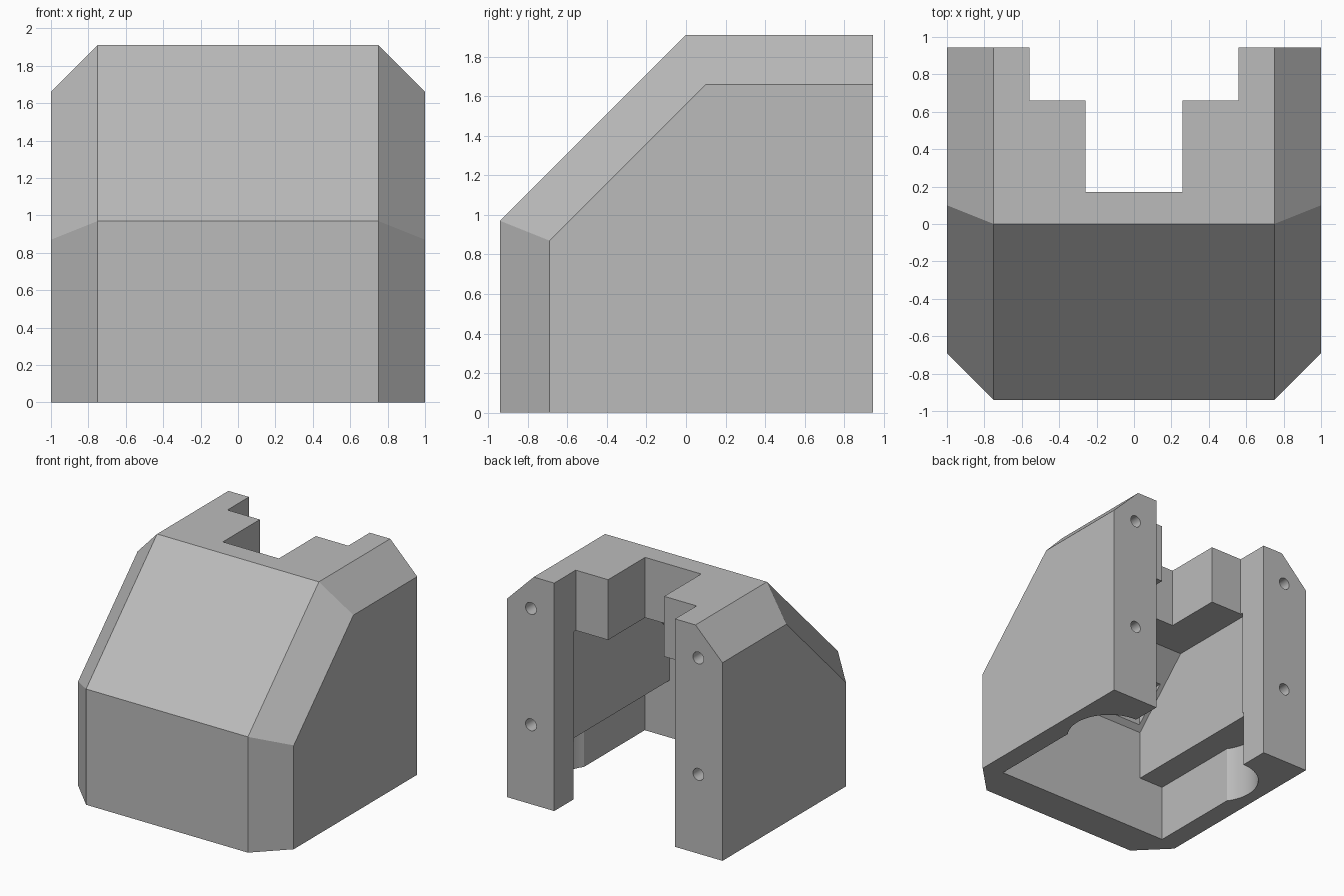
import bpy, bmesh, math

old = bpy.data.objects.get("Cube")
if old:
    bpy.data.objects.remove(old, do_unlink=True)

grey = bpy.data.materials.new("plain_grey")
grey.use_nodes = True
colour = (0.5, 0.5, 0.5, 1)
grey.diffuse_color = colour
grey.node_tree.nodes["Principled BSDF"].inputs["Base Color"].default_value = colour


def hull(name, points):
    """Convex solid around the given points."""
    bm = bmesh.new()
    verts = [bm.verts.new(p) for p in points]
    bmesh.ops.convex_hull(bm, input=verts)
    bmesh.ops.dissolve_limit(bm, angle_limit=0.01, verts=bm.verts, edges=bm.edges)
    bmesh.ops.recalc_face_normals(bm, faces=bm.faces)
    mesh = bpy.data.meshes.new(name)
    bm.to_mesh(mesh)
    bm.free()
    obj = bpy.data.objects.new(name, mesh)
    bpy.context.collection.objects.link(obj)
    mesh.materials.append(grey)
    return obj


def prism(name, half_width, profile):
    """Side profile (y, z) extruded evenly to both sides."""
    return hull(name, [(s * half_width, y, z) for s in (-1, 1) for y, z in profile])


def box(name, half_width, y0, y1, z0, z1):
    return prism(name, half_width, [(y0, z0), (y1, z0), (y1, z1), (y0, z1)])


def cylinder(name, radius, depth, location, rotation=(0, 0, 0), sides=48):
    bpy.ops.mesh.primitive_cylinder_add(vertices=sides, radius=radius, depth=depth,
                                        location=location, rotation=rotation)
    obj = bpy.context.object
    obj.name = name
    obj.data.materials.append(grey)
    return obj


# Outer body: full profile in the middle, chamfered profile at the sides
BACK = 0.945
middle = [(-0.94, 0), (-0.94, 0.97), (0, 1.91), (BACK, 1.91), (BACK, 0)]
side = [(-0.69, 0), (-0.69, 0.87), (0.1, 1.66), (BACK, 1.66), (BACK, 0)]
body = hull("housing", [(s * w, y, z) for s in (-1, 1)
                        for w, prof in ((0.75, middle), (1, side)) for y, z in prof])

# Hollow interior, wide foot recess and rear openings
ledge, ceiling = 0.48, 1.405
cutters = [
    box("foot_recess", 0.83, -0.64, 0.36, -0.2, ledge),
    prism("upper_cavity", 0.6, [(-0.64, 0.3), (-0.64, 0.9), (-0.135, ceiling),
                                (0.685, ceiling), (0.685, 0.3)]),
    box("floor_opening", 0.56, -0.6, 0.8, -0.2, 1.2),
    box("rear_opening", 0.56, 0.66, 1.2, -0.2, 2.2),
    box("top_slot", 0.26, 0.17, 1.2, 1.2, 2.2),
]

# Round foot pockets and screw holes, mirrored left and right
for s in (-1, 1):
    cutters.append(cylinder("round_pocket", 0.333, ledge + 0.2,
                            (s * 0.56, 0.36, (ledge - 0.2) / 2)))
    for z in (0.665, 1.64):
        cutters.append(cylinder("screw_hole", 0.05, 0.5, (s * 0.776, BACK, z),
                                (math.pi / 2, 0, 0), 24))

bpy.context.view_layer.objects.active = body
for cutter in cutters:
    cutter.hide_render = True
    mod = body.modifiers.new(cutter.name, "BOOLEAN")
    mod.operation = "DIFFERENCE"
    mod.solver = "EXACT"
    mod.object = cutter
    bpy.ops.object.modifier_apply(modifier=mod.name)
for cutter in cutters:
    bpy.data.objects.remove(cutter, do_unlink=True)

# Smooth the round walls, keep the flat edges sharp
bpy.ops.object.select_all(action="DESELECT")
body.select_set(True)
bpy.context.view_layer.objects.active = body
bpy.ops.object.shade_smooth_by_angle(angle=math.radians(25))
